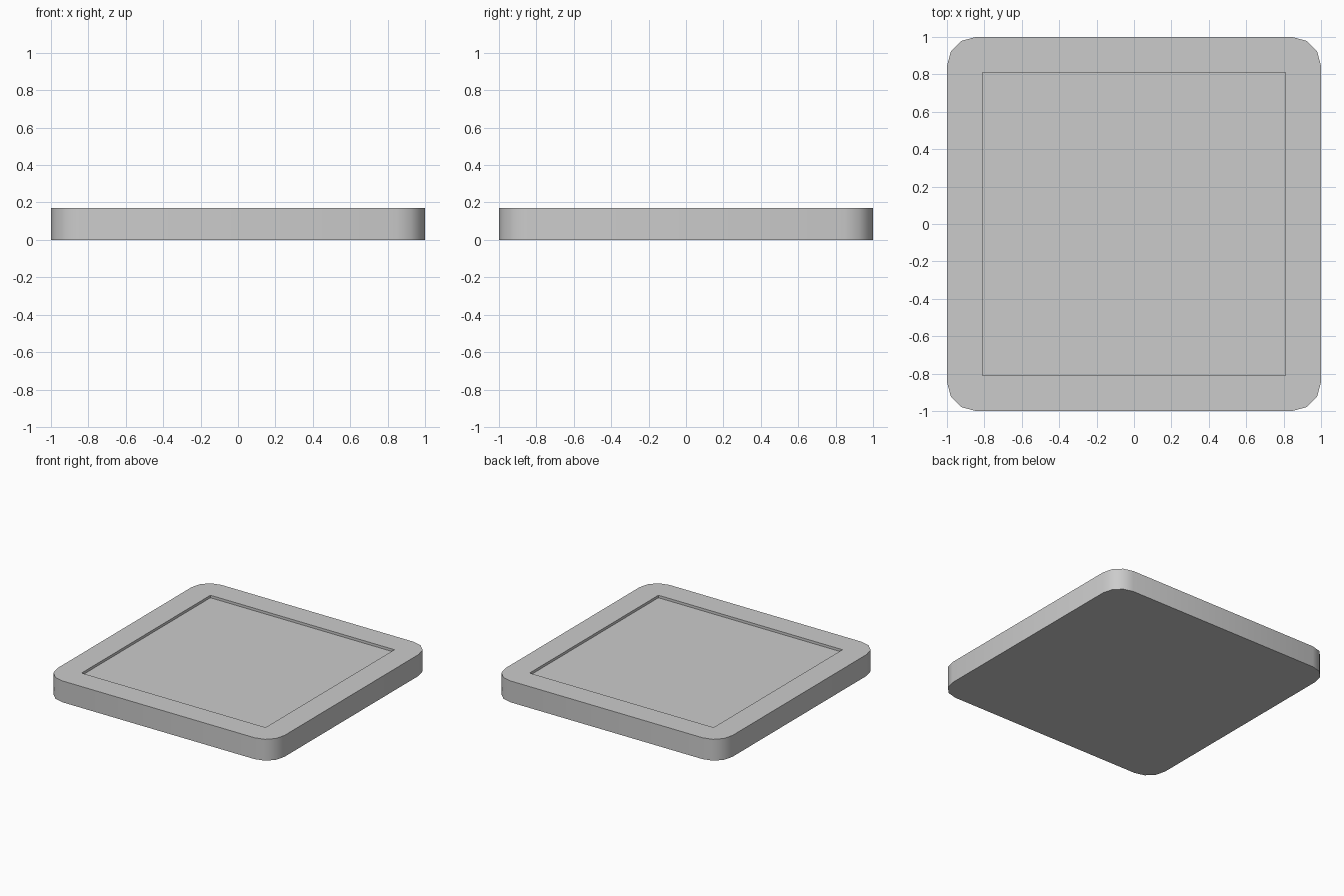
import bpy, bmesh
from math import cos, sin, radians

if "Cube" in bpy.data.objects:
    bpy.data.objects.remove(bpy.data.objects["Cube"])

HALF, RADIUS, HEIGHT = 1.0, 0.155, 0.17
INNER, DEPTH, STEPS = 0.81, 0.02, 3
SIGNS = [(1, 1), (-1, 1), (-1, -1), (1, -1)]


def make_object(name, bm):
    bmesh.ops.recalc_face_normals(bm, faces=bm.faces)
    mesh = bpy.data.meshes.new(name)
    bm.to_mesh(mesh)
    bm.free()
    obj = bpy.data.objects.new(name, mesh)
    bpy.context.collection.objects.link(obj)
    return obj


# Rounded square outline, one short arc per corner
outline = []
for c, (sx, sy) in enumerate(SIGNS):
    for i in range(STEPS + 1):
        a = radians(90 * c + 90 * i / STEPS)
        outline.append((sx * (HALF - RADIUS) + RADIUS * cos(a),
                        sy * (HALF - RADIUS) + RADIUS * sin(a)))

# Tray: base, outer wall, flat rim, recess wall and recess floor
bm = bmesh.new()
low = [bm.verts.new((x, y, 0)) for x, y in outline]
top = [bm.verts.new((x, y, HEIGHT)) for x, y in outline]
rim = [bm.verts.new((sx * INNER, sy * INNER, HEIGHT)) for sx, sy in SIGNS]
floor = [bm.verts.new((sx * INNER, sy * INNER, HEIGHT - DEPTH)) for sx, sy in SIGNS]
bm.faces.new(low)
n = len(outline)
for i in range(n):
    j = (i + 1) % n
    bm.faces.new((low[i], low[j], top[j], top[i]))
for c in range(4):
    d = (c + 1) % 4
    first, last = c * (STEPS + 1), c * (STEPS + 1) + STEPS
    bm.faces.new(top[first:last + 1] + [rim[c]])
    bm.faces.new((top[last], top[(last + 1) % n], rim[d], rim[c]))
    bm.faces.new((rim[c], rim[d], floor[d], floor[c]))
panel_face = bm.faces.new(floor)
panel_face.material_index = 1
tray = make_object("tray", bm)

# Rim in plain grey, recess floor slightly darker
for name, value in (("rim_grey", 0.8), ("recess_grey", 0.57)):
    mat = bpy.data.materials.new(name)
    mat.diffuse_color = (value, value, value, 1)
    mat.use_nodes = True
    mat.node_tree.nodes["Principled BSDF"].inputs["Base Color"].default_value = mat.diffuse_color
    tray.data.materials.append(mat)

# Smooth corners, sharp rims
bpy.context.view_layer.objects.active = tray
tray.select_set(True)
bpy.ops.object.shade_smooth_by_angle(angle=radians(35))
